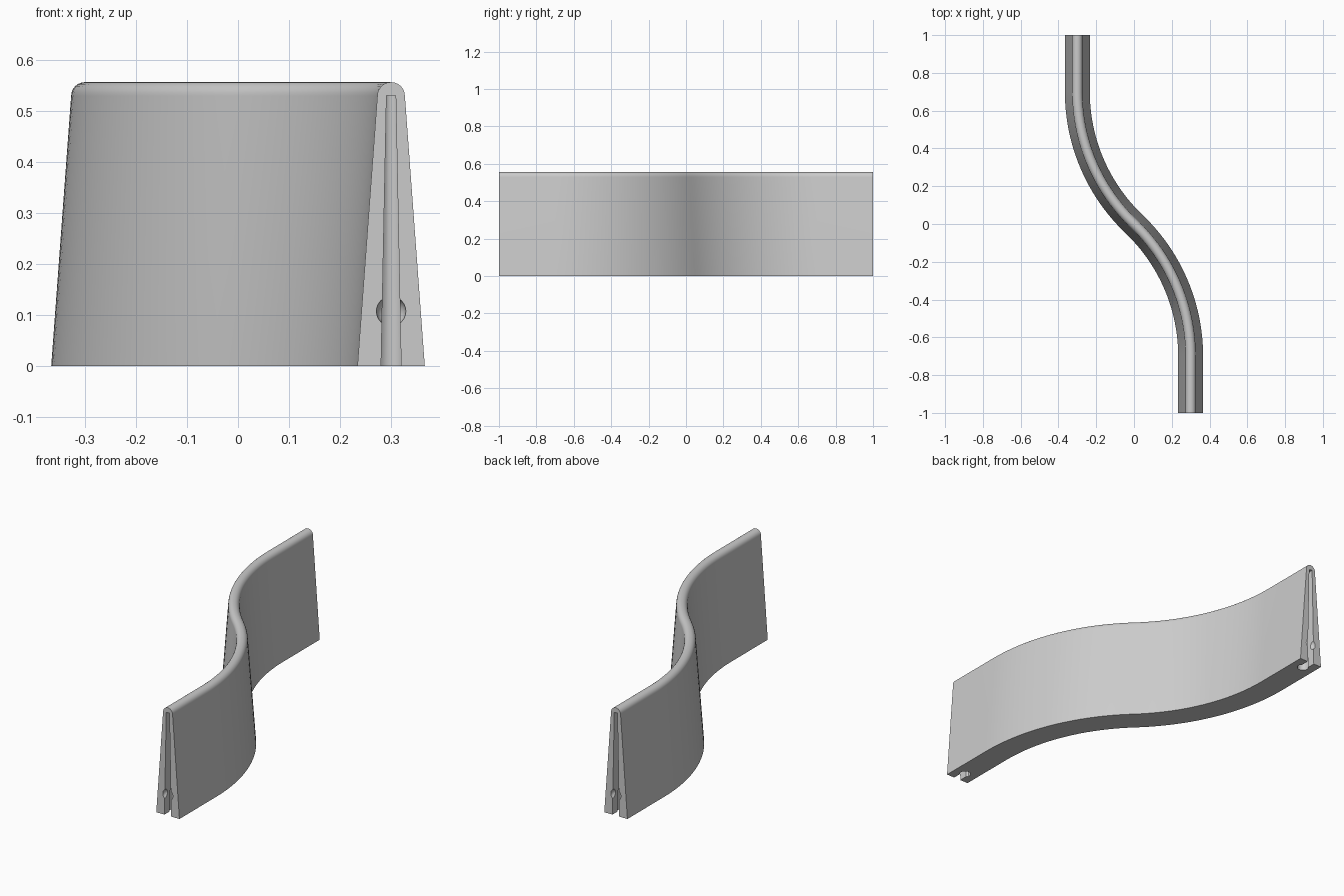
import bpy, bmesh
from math import sin, cos, pi, atan, radians
from mathutils import Vector

cube = bpy.data.objects.get("Cube")
if cube:
    bpy.data.objects.remove(cube)

mat = bpy.data.materials.new("concrete grey")
mat.use_nodes = True
GREY = (0.6, 0.6, 0.6, 1)
mat.diffuse_color = GREY
mat.node_tree.nodes["Principled BSDF"].inputs["Base Color"].default_value = GREY


def make_object(name, bm):
    bmesh.ops.recalc_face_normals(bm, faces=bm.faces)
    mesh = bpy.data.meshes.new(name)
    bm.to_mesh(mesh)
    bm.free()
    mesh.materials.append(mat)
    obj = bpy.data.objects.new(name, mesh)
    bpy.context.collection.objects.link(obj)
    return obj


def loft(bm, rings):
    """Skin closed rings of points and cap both ends."""
    loops = [[bm.verts.new(p) for p in ring] for ring in rings]
    n = len(loops[0])
    for a, b in zip(loops, loops[1:]):
        for i in range(n):
            j = (i + 1) % n
            bm.faces.new((a[i], a[j], b[j], b[i]))
    bm.faces.new(loops[0])
    bm.faces.new(loops[-1])


# S-shaped centre line: straight ends joined by two equal arcs
OFFSET, START, SEGS = 0.3, 0.7, 24
theta = 2 * atan(OFFSET / START)
radius = START / sin(theta)
half = [(OFFSET, -1.0, 0.0)]
for i in range(SEGS + 1):
    a = theta * i / SEGS
    half.append((OFFSET - radius * (1 - cos(a)), -START + radius * sin(a), a))
path = half + [(-x, -y, a) for x, y, a in reversed(half[:-1])]

# Tapered cross-section with a rounded crown
BASE, CROWN, CROWN_Z = 0.066, 0.027, 0.529
profile = [(-BASE, 0), (BASE, 0)]
profile += [(CROWN * cos(pi * i / 12), CROWN_Z + CROWN * sin(pi * i / 12))
            for i in range(13)]
bm = bmesh.new()
loft(bm, [[(x + u * cos(a), y + u * sin(a), z) for u, z in profile]
          for x, y, a in path])
barrier = make_object("barrier_wall", bm)


def keyhole(width, bore):
    """Plan outline of a slot ending in a round bore, depth along +y."""
    pts = [(width, -0.05), (width, 0.06 - bore * 0.6)]
    pts += [(bore * cos(radians(d)), 0.06 + bore * sin(radians(d)))
            for d in range(-15, 196, 30)]
    pts += [(-x, y) for x, y in reversed(pts[:2])]
    return pts


# Connector slot and round socket cut into each end
for side, label in ((-1, "front"), (1, "back")):
    bm = bmesh.new()
    loft(bm, [[(-side * (OFFSET + x), side * (1 - y), z)
               for x, y in keyhole(w, r)]
              for z, w, r in ((-0.02, 0.02, 0.029), (0.53, 0.009, 0.015))])
    slot = make_object(label + "_slot_cutter", bm)
    bm = bmesh.new()
    bmesh.ops.create_uvsphere(bm, u_segments=24, v_segments=12, radius=0.029)
    bmesh.ops.translate(bm, verts=bm.verts,
                        vec=Vector((-side * OFFSET, side, 0.107)))
    socket = make_object(label + "_socket_cutter", bm)
    for cutter in (slot, socket):
        mod = barrier.modifiers.new(cutter.name, "BOOLEAN")
        mod.operation = "DIFFERENCE"
        mod.solver = "EXACT"
        mod.object = cutter
        cutter.hide_render = True
        cutter.hide_set(True)

# Bake the cuts, then smooth the curved sides
bpy.context.view_layer.objects.active = barrier
barrier.select_set(True)
for mod in list(barrier.modifiers):
    bpy.ops.object.modifier_apply(modifier=mod.name)
bpy.ops.object.shade_smooth_by_angle(angle=radians(30))
